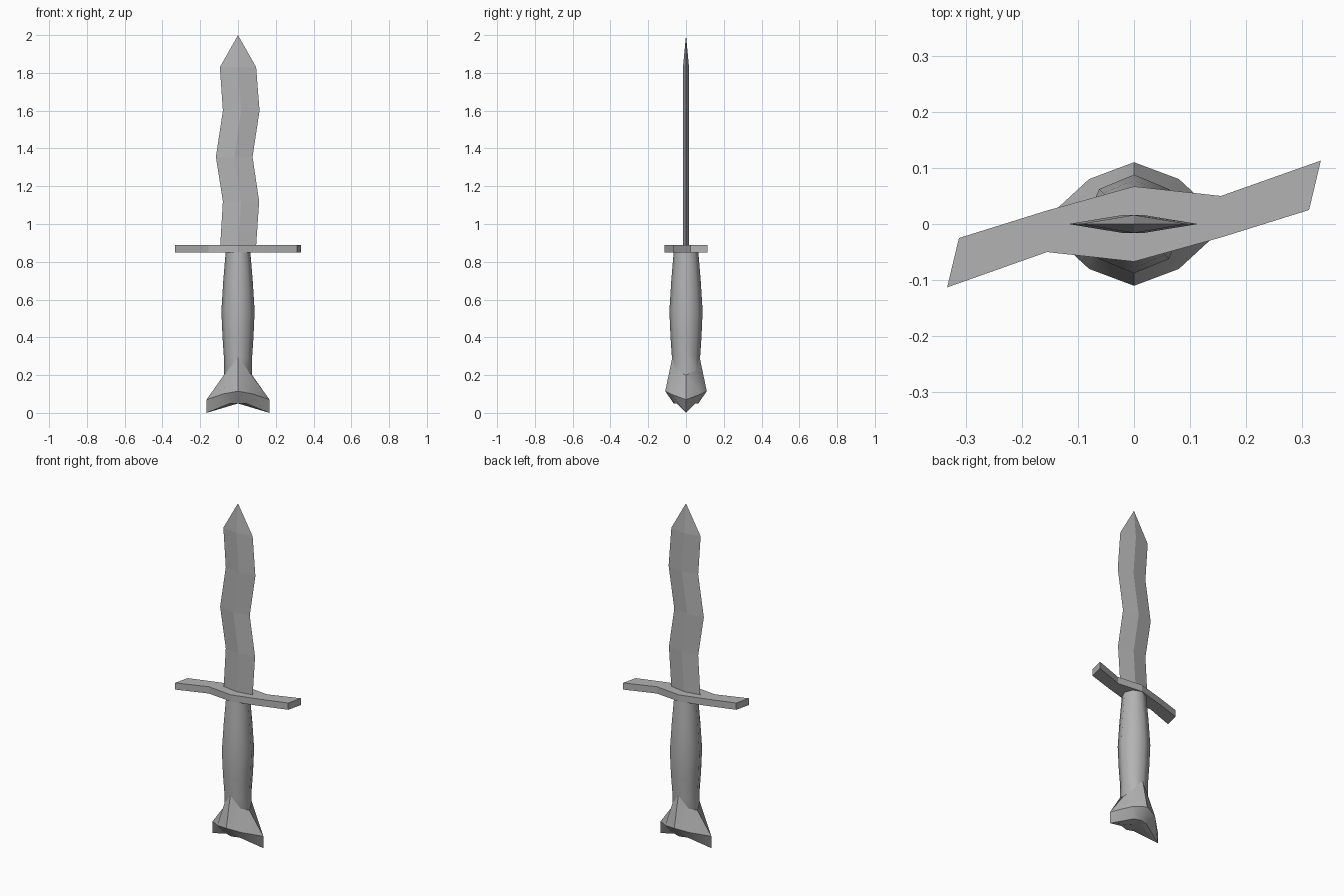
import bpy, bmesh, math

if "Cube" in bpy.data.objects:
    bpy.data.objects.remove(bpy.data.objects["Cube"])

steel = bpy.data.materials.new("dull_grey_metal")
steel.use_nodes = True
grey = (0.45, 0.45, 0.45, 1)
steel.diffuse_color = grey
steel.node_tree.nodes["Principled BSDF"].inputs["Base Color"].default_value = grey


def loft(name, rings, cap_start=True, cap_end=True, smooth=None):
    """Skin a list of equally long rings; a cap may be a point to fan to."""
    bm = bmesh.new()
    loops = [[bm.verts.new(p) for p in ring] for ring in rings]
    n = len(loops[0])
    for a, b in zip(loops, loops[1:]):
        for i in range(n):
            j = (i + 1) % n
            bm.faces.new((a[i], a[j], b[j], b[i]))
    for cap, loop in ((cap_start, loops[0]), (cap_end, loops[-1])):
        if cap is True:
            bm.faces.new(loop)
        elif cap:
            point = bm.verts.new(cap)
            for i in range(n):
                bm.faces.new((loop[i], loop[(i + 1) % n], point))
    bmesh.ops.recalc_face_normals(bm, faces=bm.faces)
    mesh = bpy.data.meshes.new(name)
    bm.to_mesh(mesh)
    bm.free()
    mesh.materials.append(steel)
    obj = bpy.data.objects.new(name, mesh)
    bpy.context.collection.objects.link(obj)
    if smooth:
        bpy.ops.object.select_all(action='DESELECT')
        obj.select_set(True)
        bpy.context.view_layer.objects.active = obj
        bpy.ops.object.shade_smooth_by_angle(angle=math.radians(smooth))
    return obj


def octagon(side, diagonal, front):
    """Eight-point ring from its side, diagonal and front points, mirrored."""
    (sx, sz), (dx, dy, dz), (fy, fz) = side, diagonal, front
    return [(sx, 0, sz), (dx, dy, dz), (0, fy, fz), (-dx, dy, dz),
            (-sx, 0, sz), (-dx, -dy, dz), (0, -fy, fz), (dx, -dy, dz)]


def round_ring(r, z):
    d = r * math.sqrt(0.5)
    return octagon((r, z), (d, d, z), (r, z))


# Wavy blade: diamond section, left and right edge at each height
edges = [(0.87, -0.095, 0.095), (1.12, -0.08, 0.112), (1.355, -0.117, 0.077),
         (1.6, -0.08, 0.114), (1.83, -0.096, 0.096)]
loft("blade", [[(l, 0, z), ((l + r) / 2, -0.016, z), (r, 0, z),
                ((l + r) / 2, 0.016, z)] for z, l, r in edges],
     cap_end=(0, 0, 2))

# Bent crossguard: half outline, turned half a circle for the other half
half = [(0, -0.067), (0.155, -0.024), (0.312, 0.025), (0.333, 0.113),
        (0.155, 0.05)]
outline = half + [(-x, -y) for x, y in half]
loft("crossguard", [[(x, y, z) for x, y in outline] for z in (0.85, 0.89)])

# Swelling grip, ending in a collar that rises at front and back
collar = octagon((0.075, 0.2), (0.053, 0.053, 0.225), (0.072, 0.295))
grip = [(0.065, 0.855), (0.078, 0.7), (0.088, 0.54), (0.082, 0.4),
        (0.075, 0.3)]
loft("grip", [round_ring(r, z) for r, z in grip] + [collar],
     cap_end=False, smooth=50)

# Fishtail pommel
loft("pommel", [collar,
                octagon((0.167, 0.07), (0.08, 0.08, 0.1), (0.11, 0.115)),
                octagon((0.167, 0.008), (0.045, 0.05, 0.05), (0.065, 0.05))],
     cap_start=False, cap_end=(0, 0, 0.05), smooth=40)

# Rest the lowest point on the ground
low = min(v.co.z for v in bpy.data.objects["pommel"].data.vertices)
for v in bpy.data.objects["pommel"].data.vertices:
    if v.co.z == low:
        v.co.z = 0
